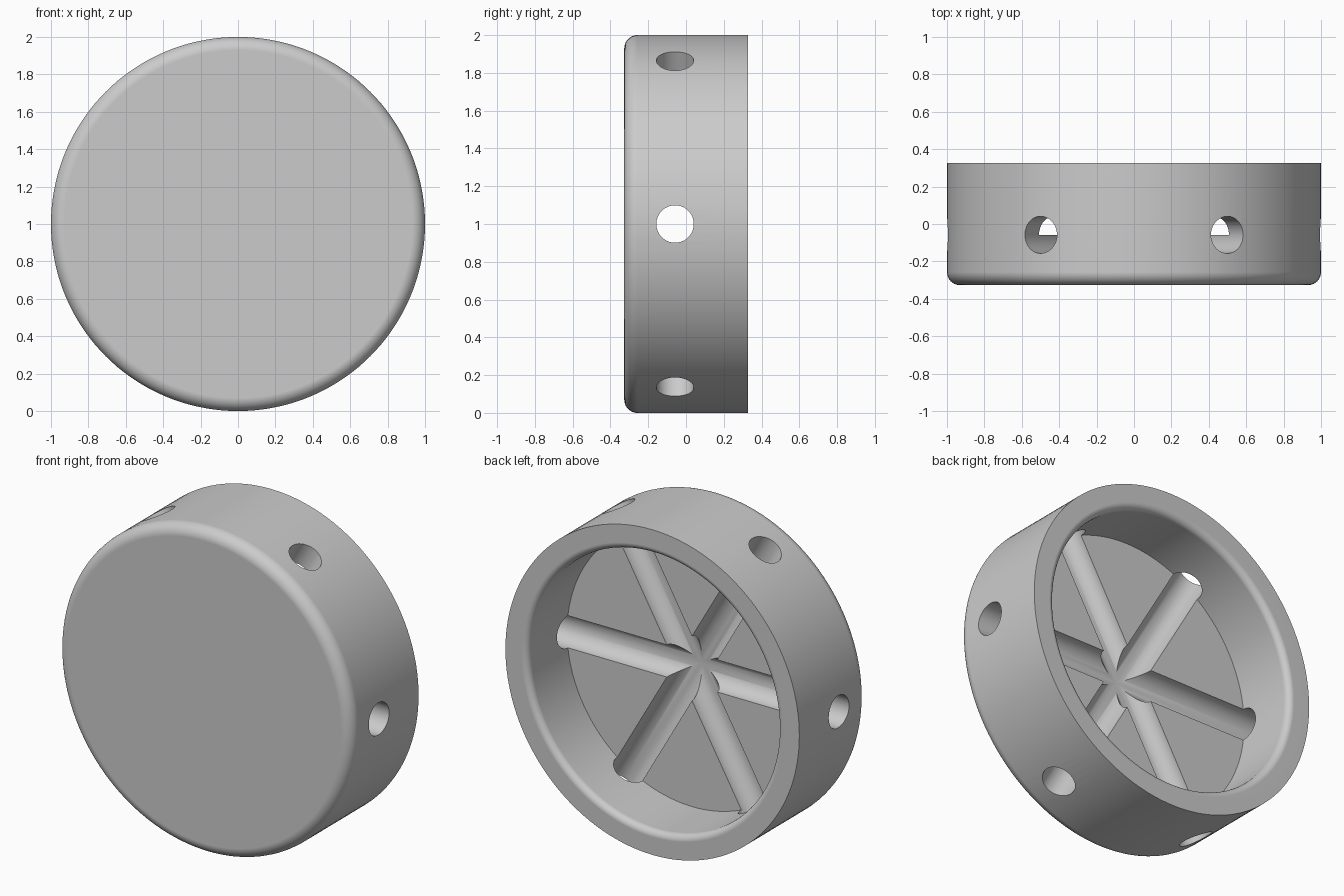
import bpy, bmesh
from math import sin, cos, pi, radians
from mathutils import Matrix

cube = bpy.data.objects.get("Cube")
if cube:
    bpy.data.objects.remove(cube, do_unlink=True)

HALF = 0.327         # half of the thickness
FLOOR = -0.058       # recess floor, also the height of the hole axes
WALL = 0.85          # recess radius
HOLE = 0.099         # radius of the cross holes

grey = bpy.data.materials.new("grey")
grey.use_nodes = True
colour = (0.6, 0.6, 0.6, 1)
grey.diffuse_color = colour
grey.node_tree.nodes["Principled BSDF"].inputs["Base Color"].default_value = colour


def arc(cx, cy, radius, start, end, steps=10):
    angles = [radians(start + (end - start) * i / steps) for i in range(steps + 1)]
    return [(cx + radius * cos(a), cy + radius * sin(a)) for a in angles]


# Cup profile: rounded front edge, outer wall, rounded inner lip, recess
front_round, lip_round = 0.07, 0.04
profile = [(0, -HALF)]
profile += arc(1 - front_round, -HALF + front_round, front_round, -90, 0)
profile += [(1, HALF)]
profile += arc(WALL + lip_round, HALF - lip_round, lip_round, 90, 180)
profile += [(WALL, FLOOR), (0, FLOOR)]

bm = bmesh.new()
verts = [bm.verts.new((r, y, 0)) for r, y in profile]
edges = [bm.edges.new(pair) for pair in zip(verts, verts[1:])]
bmesh.ops.spin(bm, geom=verts + edges, cent=(0, 0, 0), axis=(0, 1, 0),
               angle=2 * pi, steps=144)
bmesh.ops.remove_doubles(bm, verts=bm.verts, dist=0.0001)
bmesh.ops.recalc_face_normals(bm, faces=bm.faces)
bmesh.ops.translate(bm, verts=bm.verts, vec=(0, 0, 1))
mesh = bpy.data.meshes.new("round_cup")
bm.to_mesh(mesh)
bm.free()
cup = bpy.data.objects.new("round_cup", mesh)
bpy.context.collection.objects.link(cup)
mesh.materials.append(grey)

# Three cross holes that also groove the recess floor
sides = 64
for i, tilt in enumerate((-30, 30, 90)):
    bpy.ops.mesh.primitive_cylinder_add(vertices=sides, radius=HOLE, depth=2.4)
    cutter = bpy.context.object
    cutter.name = f"hole_cutter_{i + 1}"
    cutter.matrix_world = (Matrix.Translation((0, FLOOR, 1))
                           @ Matrix.Rotation(radians(tilt), 4, "Y")
                           @ Matrix.Rotation(pi / sides / 2, 4, "Z"))
    cutter.data.materials.append(grey)
    cutter.hide_render = True
    bpy.context.view_layer.update()
    cut = cup.modifiers.new("cross_hole", "BOOLEAN")
    cut.operation = "DIFFERENCE"
    cut.solver = "EXACT"
    cut.object = cutter
    bpy.context.view_layer.objects.active = cup
    bpy.ops.object.modifier_apply(modifier=cut.name)
    bpy.data.objects.remove(cutter, do_unlink=True)

# Smooth walls with crisp hole and rim edges
bpy.ops.object.select_all(action="DESELECT")
cup.select_set(True)
bpy.context.view_layer.objects.active = cup
bpy.ops.object.shade_smooth_by_angle(angle=radians(30))
weighted = cup.modifiers.new("even_shading", "WEIGHTED_NORMAL")
weighted.keep_sharp = True
